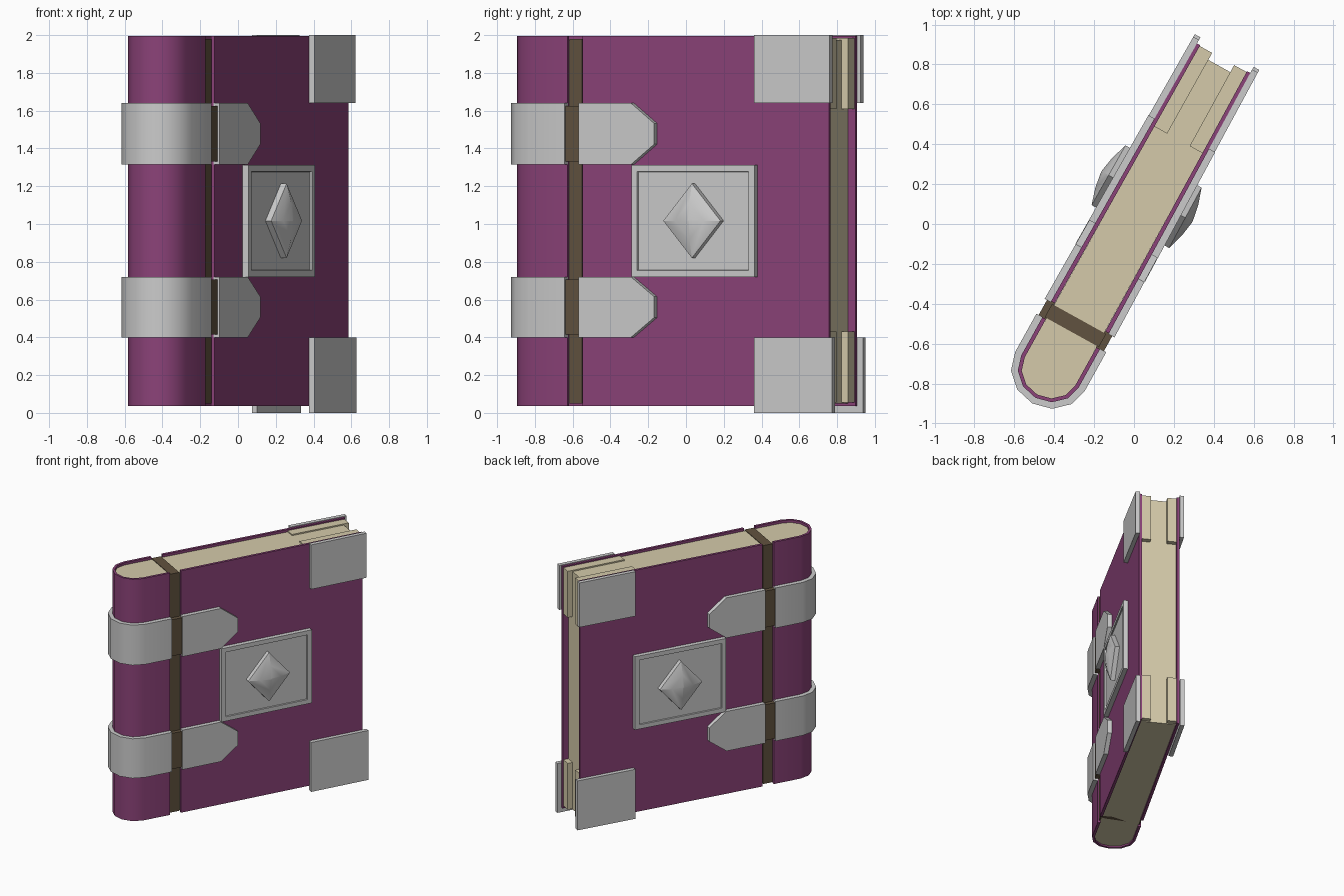
import bpy, bmesh, math

if "Cube" in bpy.data.objects:
    bpy.data.objects.remove(bpy.data.objects["Cube"])

ANG = math.radians(61)
C, S = math.cos(ANG), math.sin(ANG)
OFF = -0.01          # sideways offset of the book's mid plane


def material(name, rgb):
    m = bpy.data.materials.new(name)
    m.diffuse_color = (*rgb, 1)
    m.use_nodes = True
    m.node_tree.nodes["Principled BSDF"].inputs["Base Color"].default_value = m.diffuse_color
    return m


PURPLE = material("purple_leather", (0.26, 0.055, 0.19))
CREAM = material("cream_paper", (0.66, 0.59, 0.40))
BROWN = material("brown_hinge", (0.12, 0.085, 0.05))


def place(u, v, z):
    """Book space (u: spine to fore edge, v: thickness, z: up) to world."""
    v = v * (1 - 0.05 * max(0, u + 0.55)) + OFF
    return (u * C + v * S, u * S - v * C, z)


def make(name, bm, mat=None, smooth=0):
    for vert in bm.verts:
        vert.co = place(*vert.co)
    bmesh.ops.recalc_face_normals(bm, faces=bm.faces)
    me = bpy.data.meshes.new(name)
    bm.to_mesh(me)
    bm.free()
    ob = bpy.data.objects.new(name, me)
    bpy.context.collection.objects.link(ob)
    if mat:
        me.materials.append(mat)
    if smooth:
        bpy.ops.object.select_all(action='DESELECT')
        ob.select_set(True)
        bpy.context.view_layer.objects.active = ob
        bpy.ops.object.shade_smooth_by_angle(angle=math.radians(smooth))
    return ob


def loft(name, rings, mat=None, smooth=0):
    """Skin equal-length rings of points and cap both ends."""
    bm = bmesh.new()
    vs = [[bm.verts.new(p) for p in r] for r in rings]
    n = len(rings[0])
    for a, b in zip(vs, vs[1:]):
        for i in range(n):
            j = (i + 1) % n
            bm.faces.new((a[i], a[j], b[j], b[i]))
    bm.faces.new(vs[0])
    bm.faces.new(vs[-1])
    return make(name, bm, mat, smooth)


def upright(name, outline, z0, z1, mat=None, smooth=0):
    return loft(name, [[(u, v, z) for u, v in outline] for z in (z0, z1)], mat, smooth)


def slab(name, outline, v0, v1, mat=None):
    return loft(name, [[(u, v, z) for u, z in outline] for v in (v0, v1)], mat)


def rect(u0, u1, z0, z1):
    return [(u0, z0), (u1, z0), (u1, z1), (u0, z1)]


def u_curve(w, end):
    """Rounded spine outline of half width w, open towards the fore edge."""
    arc = [(-0.85 - 0.92 * w * math.sin(math.radians(a)),
            w * math.cos(math.radians(a))) for a in range(0, 181, 30)]
    return [(end, w)] + arc + [(end, -w)]


def shell(w_out, w_in, end):
    return u_curve(w_out, end) + u_curve(w_in, end)[::-1]


# page block and leather spine
upright("page_block", u_curve(0.146, 0.90), 0.05, 1.975, CREAM, 40)
upright("spine_leather", shell(0.165, 0.145, -0.632), 0.037, 1.995, PURPLE, 40)
# hinge bar running through the groove
upright("hinge_bar", rect(-0.625, -0.55, -0.155, 0.155), 0.05, 1.98, BROWN)

BANDS = ((0.40, 0.72), (1.315, 1.64))
CORNERS = ((0.0, 0.40, 0.98, 0.055, 0.43), (1.64, 2.0, 0.965, 1.61, 1.985))

# metal bands wrapped round the spine
for i, (z0, z1) in enumerate(BANDS):
    upright(f"spine_band_{i}", shell(0.2, 0.164, -0.63), z0, z1, None, 40)

for side, s in (("right", 1), ("left", -1)):
    # cover board
    slab(f"cover_{side}", rect(-0.54, 0.945, 0.037, 1.995), s * 0.145, s * 0.166, PURPLE)

    # pointed band arms and their hinge knuckles
    for i, (z0, z1) in enumerate(BANDS):
        zm = (z0 + z1) / 2
        arm = [(-0.545, z0), (-0.23, z0), (-0.09, zm - 0.055),
               (-0.09, zm + 0.055), (-0.23, z1), (-0.545, z1)]
        slab(f"band_arm_{side}_{i}", arm, s * 0.165, s * 0.2)
        slab(f"band_knuckle_{side}_{i}", rect(-0.635, -0.54, z0 + 0.015, z1 - 0.015),
             s * 0.14, s * 0.187, BROWN)

    # corner plates outside, paper corner blocks inside
    for i, (z0, z1, end, b0, b1) in enumerate(CORNERS):
        slab(f"corner_plate_{side}_{i}", rect(0.51, end, z0, z1), s * 0.165, s * 0.2)
        slab(f"corner_block_{side}_{i}", rect(0.477, 0.94, b0, b1),
             s * 0.068, s * 0.146, CREAM)

    # framed centre plate with a slightly sunken panel
    def frame(inset, v):
        return [(u, s * v, z) for u, z in
                rect(-0.226 + inset, 0.514 - inset, 0.72 + inset, 1.313 - inset)]
    loft(f"centre_plate_{side}", [frame(0, 0.165), frame(0, 0.202),
                                  frame(0.035, 0.202), frame(0.037, 0.192)])

    # diamond stud
    def diamond(k, v):
        return [(0.152 + k * du, s * v, 1.017 + k * dz) for du, dz in
                ((-0.172, 0), (0, -0.197), (0.172, 0), (0, 0.197))]
    loft(f"diamond_stud_{side}", [diamond(1, 0.185), diamond(1, 0.228),
                                  diamond(0.5, 0.256), diamond(0.03, 0.27)], None, 25)
